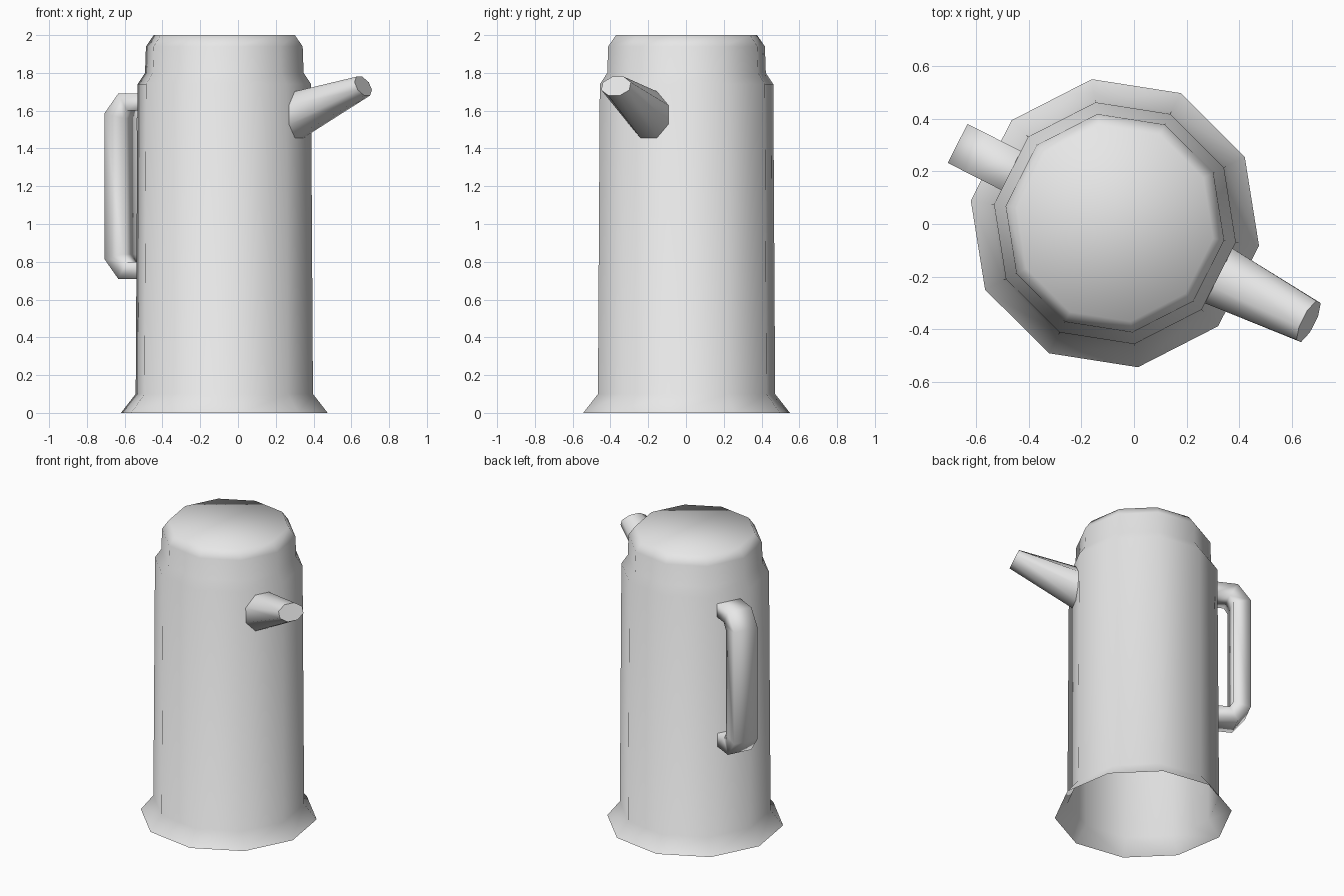
import bpy, bmesh, math
from mathutils import Vector

if "Cube" in bpy.data.objects:
    bpy.data.objects.remove(bpy.data.objects["Cube"])

CENTRE = Vector((-0.0725, 0.003, 0))
SIDES = 10
START = math.radians(27.1)          # angle of the first body corner
SPOUT_DIR = math.radians(-26.9)     # middle of one body side
HANDLE_DIR = math.radians(153.1)    # opposite side

grey = bpy.data.materials.new("light_grey")
grey.diffuse_color = (0.8, 0.8, 0.8, 1)
grey.use_nodes = True
grey.node_tree.nodes["Principled BSDF"].inputs["Base Color"].default_value = grey.diffuse_color


def loft(name, rings, cap_start=False, cap_end=False, angle=180):
    """Skin a list of point rings into one smooth-shaded object."""
    bm = bmesh.new()
    loops = [[bm.verts.new(p) for p in ring] for ring in rings]
    n = len(loops[0])
    for a, b in zip(loops, loops[1:]):
        for i in range(n):
            j = (i + 1) % n
            bm.faces.new((a[i], a[j], b[j], b[i]))
    if cap_start:
        bm.faces.new(loops[0][::-1])
    if cap_end:
        bm.faces.new(loops[-1])
    bmesh.ops.recalc_face_normals(bm, faces=bm.faces)
    mesh = bpy.data.meshes.new(name)
    bm.to_mesh(mesh)
    bm.free()
    mesh.materials.append(grey)
    obj = bpy.data.objects.new(name, mesh)
    bpy.context.collection.objects.link(obj)
    bpy.ops.object.select_all(action='DESELECT')
    obj.select_set(True)
    bpy.context.view_layer.objects.active = obj
    bpy.ops.object.shade_smooth_by_angle(angle=math.radians(angle))
    return obj


def local(direction, out, side, z):
    """Point given by distance out from the body axis, sideways offset and height."""
    c, s = math.cos(direction), math.sin(direction)
    return CENTRE + Vector((c * out - s * side, s * out + c * side, z))


# Body: flared foot, tall wall, stepped neck and chamfered lid, open underneath
profile = [(0.554, 0), (0.475, 0.10), (0.465, 1.74), (0.425, 1.80),
           (0.42, 1.94), (0.378, 2.0)]
rings = [[local(START + math.tau * i / SIDES, r, 0, z) for i in range(SIDES)]
         for r, z in profile]
loft("pot_body", rings, cap_end=True)


# Spout: tapered eight-sided tube with a flat top, tilted at the tip
def spout_ring(out, z, half_width, half_height, tilt):
    ring = []
    for i in range(8):
        a = math.tau * (i + 0.5) / 8
        w = half_width * math.cos(a) / math.cos(math.pi / 8)
        h = half_height * math.sin(a) / math.cos(math.pi / 8)
        ring.append(local(SPOUT_DIR, out - h * math.sin(tilt), w,
                          z + h * math.cos(tilt)))
    return ring


loft("spout", [spout_ring(0.435, 1.575, 0.117, 0.125, 0),
               spout_ring(0.825, 1.73, 0.083, 0.055, math.radians(25))],
     cap_end=True, angle=60)

# Handle: rectangular bar with chamfered corners, as (outer, inner) pairs
upper = [((0.43, 1.69), (0.43, 1.60)),
         ((0.588, 1.69), (0.535, 1.60)),
         ((0.67, 1.585), (0.56, 1.56))]
lower = [((a, 2.4 - z), (b, 2.4 - w)) for (a, z), (b, w) in reversed(upper)]
rings = [[local(HANDLE_DIR, outer[0], -0.083, outer[1]),
          local(HANDLE_DIR, outer[0], 0.083, outer[1]),
          local(HANDLE_DIR, inner[0], 0.083, inner[1]),
          local(HANDLE_DIR, inner[0], -0.083, inner[1])]
         for outer, inner in upper + lower]
loft("handle", rings)
